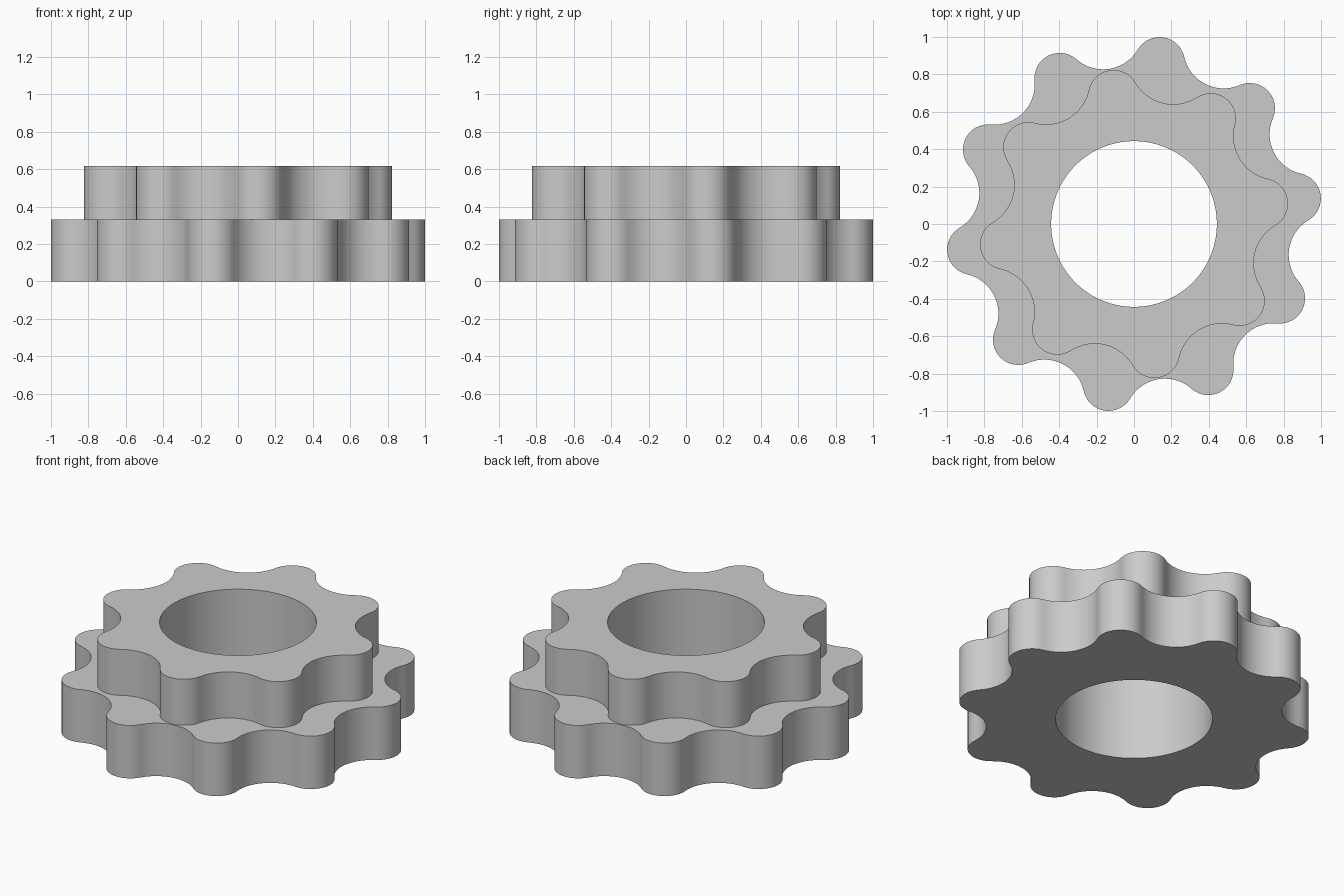
import bpy, bmesh
from math import pi, tau, radians, cos, sin, atan2, hypot
from mathutils import Vector

if "Cube" in bpy.data.objects:
    bpy.data.objects.remove(bpy.data.objects["Cube"])

BORE = 0.443
TIP = 0.135          # radius of every rounded tooth
PHASE = radians(9)   # direction of the first tooth
STEPS = 16           # segments per arc

grey = bpy.data.materials.new("plain grey")
grey.use_nodes = True
colour = (0.6, 0.6, 0.6, 1)
grey.diffuse_color = colour
grey.node_tree.nodes["Principled BSDF"].inputs["Base Color"].default_value = colour


def arc(cx, cy, r, start, end):
    """Points along an arc, leaving out the last one."""
    angles = [start + (end - start) * i / STEPS for i in range(STEPS)]
    return [(cx + r * cos(a), cy + r * sin(a)) for a in angles]


def outline(teeth, pitch, root):
    """Rounded teeth joined by tangent hollow arcs."""
    half = pi / teeth
    along, across = pitch * cos(half), pitch * sin(half)
    k = root - along
    hollow = (across ** 2 + k ** 2 - TIP ** 2) / (2 * (TIP - k))
    vx, vy = (root + hollow) * cos(half), (root + hollow) * sin(half)
    a = atan2(vy, vx - pitch)
    unit = arc(pitch, 0, TIP, -a, a)
    unit += arc(vx, vy, hollow, a + pi, 2 * half - a + pi)
    points = []
    for n in range(teeth):
        t = PHASE + tau * n / teeth
        points += [(x * cos(t) - y * sin(t), x * sin(t) + y * cos(t)) for x, y in unit]
    return points


def gear(name, teeth, pitch, root, bottom, top):
    bm = bmesh.new()
    outer, inner = [], []
    for x, y in outline(teeth, pitch, root):
        s = BORE / hypot(x, y)
        outer.append(bm.verts.new((x, y, bottom)))
        inner.append(bm.verts.new((x * s, y * s, bottom)))
    # Flat ring between bore and teeth, then raised to full height
    for i in range(len(outer)):
        bm.faces.new((inner[i - 1], outer[i - 1], outer[i], inner[i]))
    raised = bmesh.ops.extrude_face_region(bm, geom=bm.faces[:], use_keep_orig=True)
    verts = [v for v in raised["geom"] if isinstance(v, bmesh.types.BMVert)]
    bmesh.ops.translate(bm, verts=verts, vec=Vector((0, 0, top - bottom)))
    bmesh.ops.recalc_face_normals(bm, faces=bm.faces[:])
    mesh = bpy.data.meshes.new(name)
    bm.to_mesh(mesh)
    bm.free()
    mesh.materials.append(grey)
    obj = bpy.data.objects.new(name, mesh)
    bpy.context.collection.objects.link(obj)
    bpy.ops.object.select_all(action="DESELECT")
    obj.select_set(True)
    bpy.context.view_layer.objects.active = obj
    bpy.ops.object.shade_smooth_by_angle(angle=radians(30))


gear("lower_gear", 10, 0.875, 0.84, 0, 0.33)
gear("upper_gear", 8, 0.697, 0.665, 0.33, 0.617)
